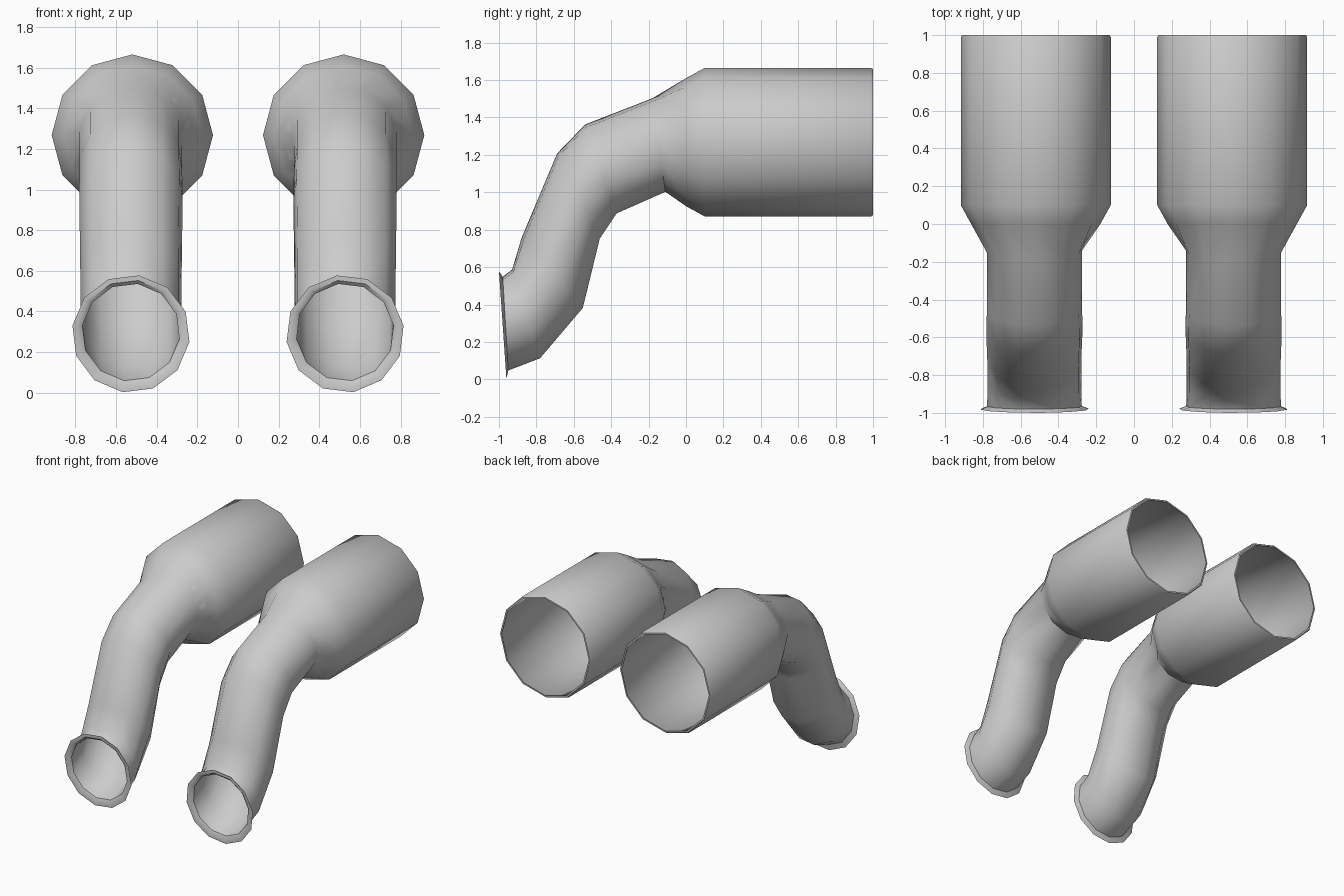
import bpy, bmesh
from math import cos, sin, radians, hypot

if "Cube" in bpy.data.objects:
    bpy.data.objects.remove(bpy.data.objects["Cube"])

SIDES = 12
WALL = 0.012
TWIST = -8

metal = bpy.data.materials.new("light grey metal")
metal.use_nodes = True
colour = (0.6, 0.6, 0.6, 1)
metal.diffuse_color = colour
metal.node_tree.nodes["Principled BSDF"].inputs["Base Color"].default_value = colour

# Bent pipe rings: top point and bottom point in the (y, z) plane
BENDS = [
    ((-0.98, 0.55), (-0.95, 0.045)),
    ((-0.93, 0.59), (-0.78, 0.11)),
    ((-0.88, 0.76), (-0.55, 0.38)),
    ((-0.69, 1.21), (-0.46, 0.75)),
    ((-0.54, 1.365), (-0.37, 0.885)),
    ((-0.18, 1.505), (-0.11, 1.0)),
]
LIP = ((-1.0, 0.58), (-0.96, 0.0))
# Wide sleeve rings: y and radius, around a straight axis
SLEEVE = [(0, 0.342), (0.1, 0.397), (0.99, 0.397), (1.0, 0.39)]
SLEEVE_Z = 1.268


def add_ring(bm, side, x, top, bottom, twist, inset=0):
    """One tilted ring spanning the top and bottom points."""
    cy, cz = (top[0] + bottom[0]) / 2, (top[1] + bottom[1]) / 2
    uy, uz = (top[0] - bottom[0]) / 2, (top[1] - bottom[1]) / 2
    half = hypot(uy, uz)
    k = (half - inset) / half
    ring = []
    for i in range(SIDES):
        a = radians(360 * i / SIDES + twist)
        ring.append(bm.verts.new((side * (-x + half * k * cos(a)),
                                  cy + uy * k * sin(a), cz + uz * k * sin(a))))
    return ring


def shell(bm, side, inset):
    """Rings of the bent pipe followed by the sleeve."""
    rings = [add_ring(bm, side, 0.527, t, b, TWIST, inset) for t, b in BENDS]
    for y, r in SLEEVE:
        rings.append(add_ring(bm, side, 0.52, (y, SLEEVE_Z + r),
                              (y, SLEEVE_Z - r), 0, inset))
    return rings


def build_pipe(name, side):
    bm = bmesh.new()
    lip_outer = add_ring(bm, side, 0.527, *LIP, TWIST)
    outer = shell(bm, side, 0)
    inner = shell(bm, side, WALL)
    lip_inner = add_ring(bm, side, 0.527, *LIP, TWIST, 0.025)
    loop = [lip_outer] + outer + inner[::-1] + [lip_inner]
    # Skin the rings outside, round the rear rim, back inside and over the lip
    for a, b in zip(loop, loop[1:] + loop[:1]):
        for i in range(SIDES):
            j = (i + 1) % SIDES
            bm.faces.new((a[i], a[j], b[j], b[i]))
    bmesh.ops.recalc_face_normals(bm, faces=bm.faces)
    mesh = bpy.data.meshes.new(name)
    bm.to_mesh(mesh)
    bm.free()
    mesh.materials.append(metal)
    obj = bpy.data.objects.new(name, mesh)
    bpy.context.collection.objects.link(obj)
    bpy.ops.object.select_all(action="DESELECT")
    obj.select_set(True)
    bpy.context.view_layer.objects.active = obj
    bpy.ops.object.shade_smooth_by_angle(angle=radians(42))


build_pipe("right_pipe", 1)
build_pipe("left_pipe", -1)
